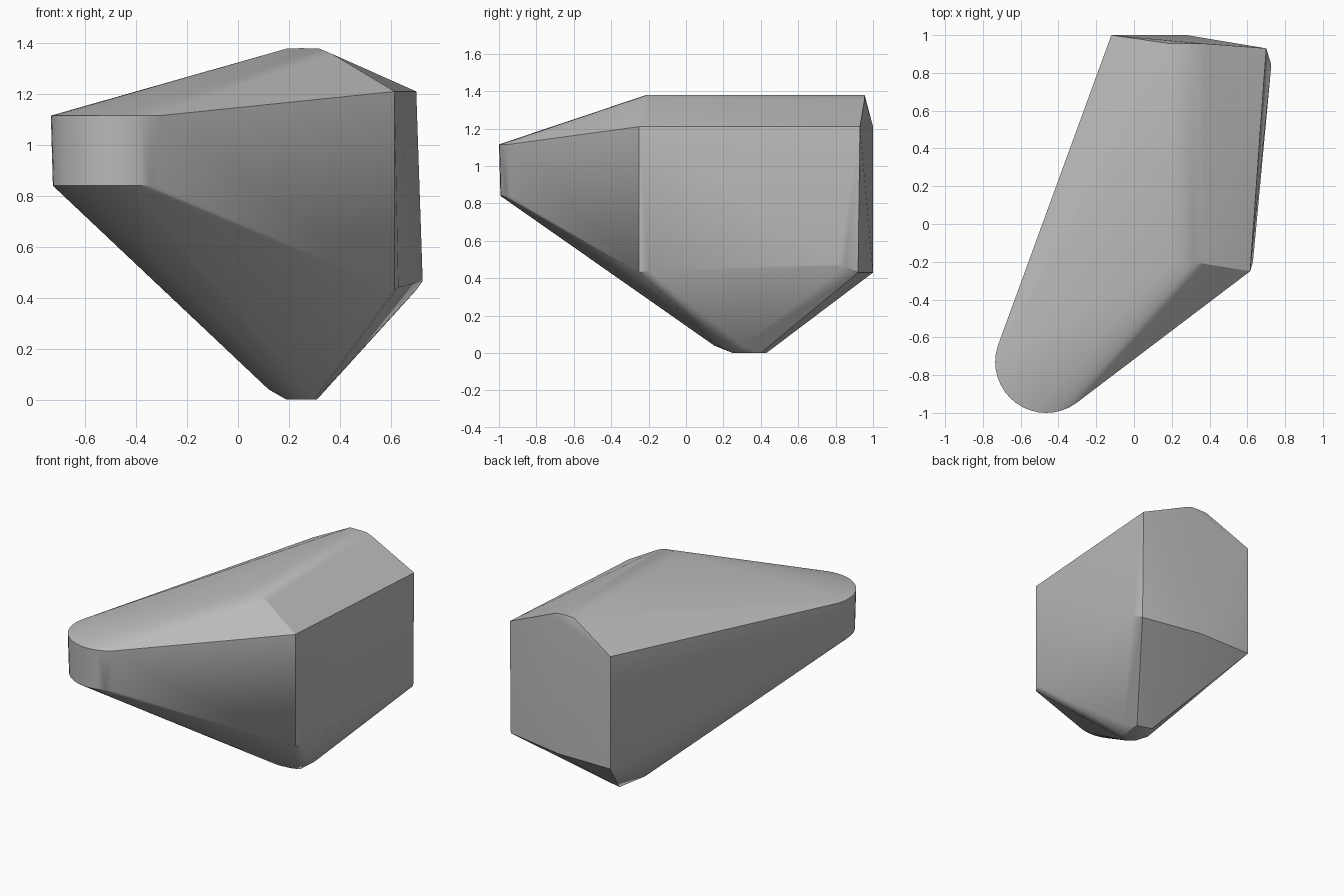
import bpy
import bmesh
from math import cos, sin, tau, radians

cube = bpy.data.objects.get("Cube")
if cube:
    bpy.data.objects.remove(cube, do_unlink=True)

# Single plain grey
grey = bpy.data.materials.new("plain_grey")
grey.use_nodes = True
colour = (0.5, 0.5, 0.5, 1)
grey.diffuse_color = colour
grey.node_tree.nodes["Principled BSDF"].inputs["Base Color"].default_value = colour


def ring(x, y, z, radius, count=40):
    """Horizontal circle of points."""
    return [(x + radius * cos(tau * i / count), y + radius * sin(tau * i / count), z)
            for i in range(count)]


# Rounded nose
nose = ring(-0.465, -0.73, 1.115, 0.27) + ring(-0.465, -0.73, 0.84, 0.262)

# Upright corners of the body
corners = [
    (0.615, -0.25, 1.21), (0.615, -0.25, 0.43), (0.63, -0.2, 0.44),
    (0.7, 0.93, 1.21), (0.725, 0.82, 0.475), (0.725, 0.85, 0.465), (0.7, 0.92, 0.43),
    (-0.12, 1.0, 1.21), (-0.12, 1.0, 0.43), (0.28, 1.0, 0.43),
]

# Softened roof ridge, running front to back
ridge = [(x, y, z) for x, z in ((0.19, 1.378), (0.25, 1.38), (0.32, 1.378), (0.37, 1.357))
         for y in (-0.21, 0.955)]

# Blunt keel point underneath
keel = [
    (0.19, 0.25, 0), (0.3, 0.25, 0), (0.31, 0.4, 0), (0.21, 0.43, 0),
    (0.12, 0.28, 0.04), (0.2, 0.15, 0.04), (0.29, 0.17, 0.035), (0.34, 0.3, 0.04),
]

# Wrap the points in one convex shell
bm = bmesh.new()
for point in nose + corners + ridge + keel:
    bm.verts.new(point)
bmesh.ops.convex_hull(bm, input=bm.verts)
bmesh.ops.delete(bm, geom=[v for v in bm.verts if not v.link_faces], context="VERTS")
bmesh.ops.recalc_face_normals(bm, faces=bm.faces)
mesh = bpy.data.meshes.new("faceted_body")
bm.to_mesh(mesh)
bm.free()
mesh.materials.append(grey)

body = bpy.data.objects.new("faceted_body", mesh)
bpy.context.collection.objects.link(body)
bpy.ops.object.select_all(action="DESELECT")
body.select_set(True)
bpy.context.view_layer.objects.active = body
bpy.ops.object.shade_smooth_by_angle(angle=radians(30))
